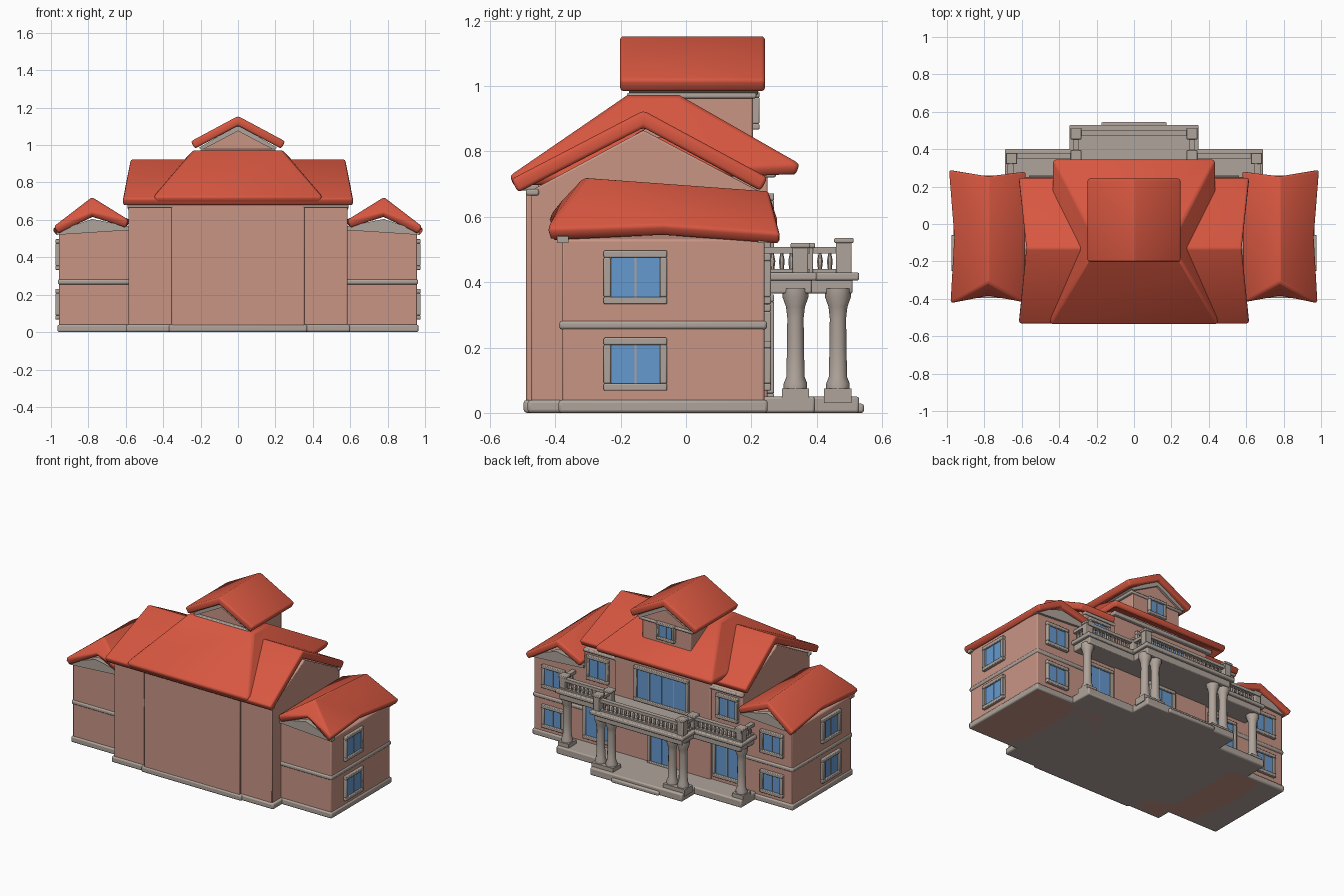
import bpy, bmesh, math
from mathutils import Vector

if "Cube" in bpy.data.objects:
    bpy.data.objects.remove(bpy.data.objects["Cube"])


def material(name, rgb):
    m = bpy.data.materials.new(name)
    m.diffuse_color = (*rgb, 1)
    m.use_nodes = True
    m.node_tree.nodes["Principled BSDF"].inputs["Base Color"].default_value = m.diffuse_color
    return m


RED = material("roof red", (0.68, 0.095, 0.052))
WALL = material("wall pink", (0.58, 0.30, 0.235))
STONE = material("stone grey", (0.43, 0.37, 0.325))
GLASS = material("window blue", (0.13, 0.32, 0.62))


def finish(name, bm, mat, bevel=0.0, thick=0.0):
    me = bpy.data.meshes.new(name)
    bm.to_mesh(me)
    bm.free()
    ob = bpy.data.objects.new(name, me)
    bpy.context.collection.objects.link(ob)
    me.materials.append(mat)
    if thick:
        s = ob.modifiers.new("thickness", 'SOLIDIFY')
        s.thickness, s.offset, s.use_even_offset = thick, -1, True
    if bevel:
        b = ob.modifiers.new("soft edges", 'BEVEL')
        b.width, b.segments, b.limit_method = bevel, 2, 'ANGLE'
        b.angle_limit = math.radians(35)
    return ob


def add_box(bm, x0, x1, y0, y1, z0, z1):
    vs = bmesh.ops.create_cube(bm, size=1)["verts"]
    for v in vs:
        v.co = Vector((x0 + (v.co.x + .5) * (x1 - x0), y0 + (v.co.y + .5) * (y1 - y0),
                       z0 + (v.co.z + .5) * (z1 - z0)))


def boxes(name, mat, items, bevel=0.006):
    bm = bmesh.new()
    for it in items:
        a, b = sorted(it[0:2])
        add_box(bm, a, b, *it[2:])
    return finish(name, bm, mat, bevel)


def prism(name, mat, profile, a, b, axis, bevel=0.006):
    """Profile in (other axis, z), extruded from a to b along the axis."""
    bm = bmesh.new()
    put = (lambda t, p: (t, p[0], p[1])) if axis == 'x' else (lambda t, p: (p[0], t, p[1]))
    rings = [[bm.verts.new(put(t, p)) for p in profile] for t in (a, b)]
    for r in rings:
        bm.faces.new(r)
    for i in range(len(profile)):
        j = (i + 1) % len(profile)
        bm.faces.new((rings[0][i], rings[0][j], rings[1][j], rings[1][i]))
    bmesh.ops.recalc_face_normals(bm, faces=bm.faces)
    return finish(name, bm, mat, bevel)


def roof(name, pts, faces, thick=0.042):
    bm = bmesh.new()
    vs = [bm.verts.new(p) for p in pts]
    for f in faces:
        face = bm.faces.new([vs[i] for i in f])
        face.normal_update()
        if face.normal.z < 0:
            face.normal_flip()
    return finish(name, bm, RED, 0.011, thick)


def window(name, side, pos, c, w, z0, z1, bars=1, f=0.022):
    """Frame, panes and mullions on a wall; side is 'y' (rear facade) or +1/-1 for x walls."""
    def place(u0, u1, d0, d1, a, b):
        if side == 'y':
            return (c + u0, c + u1, pos + d0, pos + d1, a, b)
        d = sorted((side * (pos + d0), side * (pos + d1)))
        return (d[0], d[1], c + u0, c + u1, a, b)
    h = w / 2
    frame = [place(-h - f, h + f, -.01, .02, z1, z1 + f), place(-h - f, h + f, -.01, .02, z0 - f, z0),
             place(-h - f, -h, -.01, .02, z0, z1), place(h, h + f, -.01, .02, z0, z1)]
    boxes(name + "_frame", STONE, frame, 0.004)
    boxes(name + "_glass", GLASS, [place(-h, h, 0, .008, z0, z1)], 0)
    mull = [-h + w * (i + 1) / (bars + 1) for i in range(bars)]
    boxes(name + "_mullions", STONE, [place(u - .003, u + .003, 0, .012, z0, z1) for u in mull], 0)


# Main body and central bay
prism("main_walls", WALL, [(-.475, 0), (.24, 0), (.24, .67), (-.13, .865), (-.475, .68)], -.585, .585, 'x')
prism("central_walls", WALL, [(-.49, 0), (.25, 0), (.25, .76), (-.1, .88), (-.49, .69)], -.355, .355, 'x')
boxes("main_plinth", STONE, [(-.6, .6, -.485, .25, 0, .04), (-.37, .37, -.497, .26, 0, .04)], 0.01)
boxes("main_cornice", STONE, [(-.38, .38, -.51, -.45, .68, .70), (-.38, .38, .22, .275, .72, .745),
                              (-.59, .59, -.49, -.45, .665, .685), (-.59, .59, .22, .25, .655, .675)])

# Main side-gabled roof, and the hipped central roof laid over it
roof("main_gable_roof",
     [(-.615, -.535, .715), (.615, -.535, .715), (.575, -.13, .925), (-.575, -.13, .925),
      (.615, .25, .72), (-.615, .25, .72)], [(0, 1, 2, 3), (3, 2, 4, 5)], 0.046)
roof("central_hip_roof",
     [(-.45, -.54, .725), (.45, -.54, .725), (.435, .348, .762), (-.435, .348, .762),
      (-.24, -.18, .972), (.24, -.18, .972), (.24, -.02, .972), (-.24, -.02, .972)],
     [(0, 1, 5, 4), (1, 2, 6, 5), (2, 3, 7, 6), (3, 0, 4, 7), (4, 5, 6, 7)], 0.036)

# Roof-top dormer
prism("dormer_walls", WALL, [(-.18, .78), (.18, .78), (.18, 1.0), (0, 1.1), (-.18, 1.0)], -.16, .205, 'y')
boxes("dormer_trim", STONE, [(-.2, .2, -.18, .215, .962, .98)])
roof("dormer_roof", [(-.252, -.202, 1.02), (0, -.202, 1.155), (.252, -.202, 1.02),
                     (-.252, .242, 1.02), (0, .242, 1.155), (.252, .242, 1.02)],
     [(0, 1, 4, 3), (1, 2, 5, 4)], 0.045)
prism("dormer_gable_trim", STONE, [(-.21, .985), (-.19, .975), (0, 1.075), (.19, .975), (.21, .985), (0, 1.11)],
      -.175, .22, 'y', 0)
window("dormer_window", 'y', .205, 0, .10, .885, .965, f=.018)

# Side wings
for s, tag in ((-1, "left"), (1, "right")):
    prism(tag + "_wing_walls", WALL,
          [(s * .56, 0), (s * .957, 0), (s * .957, .53), (s * .78, .595), (s * .56, .55)], -.38, .24, 'y')
    boxes(tag + "_wing_bands", STONE,
          [(s * .56, s * .965, -.39, .25, 0, .04), (s * .56, s * .963, -.388, .248, .255, .282)], 0.009)
    for y0, y1 in ((-.395, -.36), (.22, .255)):
        prism(tag + "_wing_eave_trim", STONE,
              [(s * .58, .545), (s * .97, .52), (s * .97, .54), (s * .78, .605), (s * .58, .565)], y0, y1, 'y', 0)
    roof(tag + "_wing_roof",
         [(s * .985, -.425, .565), (s * .78, -.388, .64), (s * .585, -.42, .60), (s * .78, -.31, .722),
          (s * .78, .255, .68), (s * .993, .288, .55), (s * .575, .28, .60), (s * .965, -.07, .575)],
         [(0, 3, 1), (1, 3, 2), (0, 7, 3), (7, 5, 4), (7, 4, 3), (2, 3, 4, 6)])
    # Wing windows on the side and the facade
    for z0, z1 in ((.09, .208), (.355, .475)):
        window(tag + "_wing_side_window", s, .957, -.155, .15, z0, z1)
        window(tag + "_wing_facade_window", 'y', .24, s * .81, .125, z0, z1 - .01)
    # Main facade windows beside the entrance
    window(tag + "_ground_window", 'y', .24, s * .48, .17, .10, .31)
    window(tag + "_upper_window", 'y', .24, s * .48, .12, .50, .62)

window("central_upper_window", 'y', .25, 0, .36, .46, .65, 3)
window("entrance_door", 'y', .25, 0, .16, .06, .34)

# Porch floor, steps, balcony slab
boxes("porch_floor", STONE, [(-.685, .685, .23, .395, 0, .05), (-.34, .34, .23, .53, 0, .05),
                             (-.175, .175, .5, .545, 0, .028)], 0.008)
boxes("balcony_slab", STONE, [(-.67, .67, .23, .385, .365, .41), (-.325, .325, .23, .51, .365, .41),
                              (-.69, .69, .23, .40, .405, .43), (-.345, .345, .23, .53, .405, .43)], 0.006)

# Columns, turned from a profile
PROFILE = [(.036, .07), (.036, .09), (.028, .11), (.026, .2), (.025, .29), (.029, .325), (.040, .355), (.040, .38)]
for x, y in ((.645, .335), (.305, .465), (.225, .465)):
    for s in (-1, 1):
        bm = bmesh.new()
        rings = [[bm.verts.new((s * x + r * math.cos(k * math.pi / 6), y + r * math.sin(k * math.pi / 6), z))
                  for k in range(12)] for r, z in PROFILE]
        for a, b in zip(rings, rings[1:]):
            for k in range(12):
                bm.faces.new((a[k], a[(k + 1) % 12], b[(k + 1) % 12], b[k]))
        add_box(bm, s * x - .04, s * x + .04, y - .042, y + .042, .03, .075)
        finish("porch_column", bm, STONE)

# Balustrade: rails, posts and balusters along the balcony edge
PATH = [(.66, .25), (.66, .365), (.31, .365), (.31, .485), (0, .485)]
rails, bal = [], bmesh.new()
for s in (-1, 1):
    for (xa, ya), (xb, yb) in zip(PATH, PATH[1:]):
        x0, x1 = sorted((s * xa, s * xb))
        y0, y1 = sorted((ya, yb))
        for z0, z1, w in ((.43, .44, .013), (.488, .508, .015)):
            rails.append((x0 - w, x1 + w, y0 - w, y1 + w, z0, z1))
        n = max(2, round((x1 - x0 + y1 - y0) / .03))
        for i in range(n):
            t = (i + .5) / n
            px, py = s * (xa + (xb - xa) * t), ya + (yb - ya) * t
            for z, ra, rb in ((.452, .006, .009), (.477, .009, .004)):
                res = bmesh.ops.create_cone(bal, segments=6, radius1=ra, radius2=rb, depth=.025, cap_ends=True)
                bmesh.ops.translate(bal, verts=res["verts"], vec=(px, py, z))
finish("balusters", bal, STONE)
boxes("balcony_rails", STONE, rails, 0)
posts = []
for s in (-1, 1):
    for x, y, top in ((.655, .35, .51), (.31, .365, .51), (.31, .483, .525)):
        posts += [(s * x - .024, s * x + .024, y - .024, y + .024, .42, top),
                  (s * x - .03, s * x + .03, y - .03, y + .03, top - .005, top + .01)]
boxes("balcony_posts", STONE, posts, 0.004)

# Smooth shading with sharp edges kept
for ob in bpy.context.collection.objects:
    ob.select_set(True)
    bpy.context.view_layer.objects.active = ob
bpy.ops.object.shade_smooth_by_angle(angle=math.radians(32))
